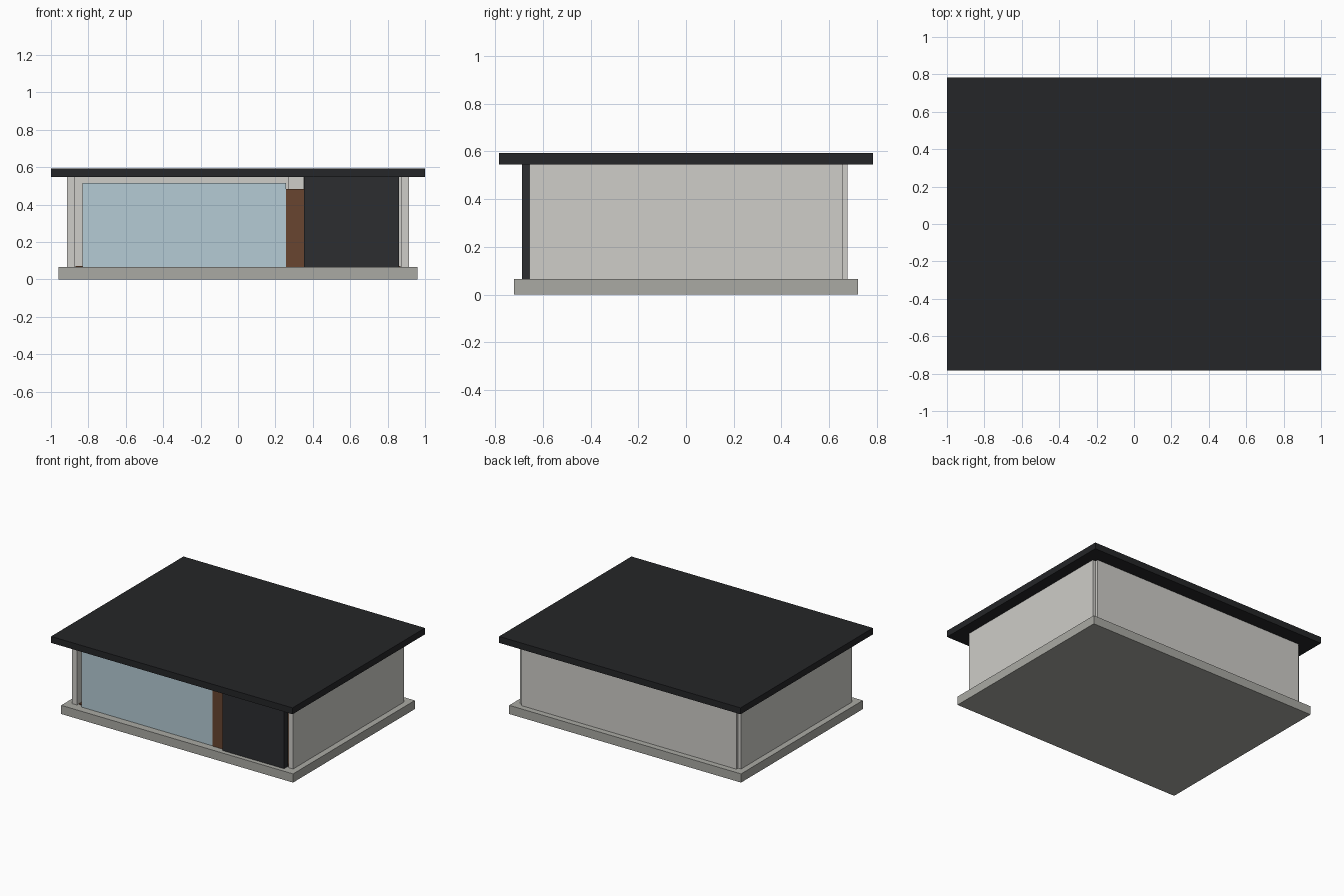
import bpy, bmesh

if "Cube" in bpy.data.objects:
    bpy.data.objects.remove(bpy.data.objects["Cube"])


def material(name, rgb):
    m = bpy.data.materials.new(name)
    m.diffuse_color = (*rgb, 1)
    m.use_nodes = True
    m.node_tree.nodes["Principled BSDF"].inputs["Base Color"].default_value = m.diffuse_color
    return m


def box(name, x, y, z, mat):
    # axis-aligned box given as (min, max) ranges
    bm = bmesh.new()
    bmesh.ops.create_cube(bm, size=1)
    for v in bm.verts:
        v.co = [r[0] + (c + 0.5) * (r[1] - r[0]) for c, r in zip(v.co, (x, y, z))]
    mesh = bpy.data.meshes.new(name)
    bm.to_mesh(mesh)
    bm.free()
    obj = bpy.data.objects.new(name, mesh)
    bpy.context.collection.objects.link(obj)
    mesh.materials.append(mat)
    return obj


concrete = material("concrete", (0.40, 0.40, 0.37))
plaster = material("plaster", (0.62, 0.61, 0.58))
dark = material("dark_cladding", (0.025, 0.027, 0.03))
roofing = material("roofing", (0.018, 0.019, 0.021))
glass = material("glass", (0.46, 0.60, 0.66))
wood = material("wood", (0.14, 0.06, 0.03))

BASE, EAVE = 0.065, 0.546
WALL = (BASE, EAVE)

# Foundation, interior floor and roof
box("foundation_slab", (-0.96, 0.96), (-0.72, 0.72), (0, BASE), concrete)
box("interior_floor", (-0.87, 0.87), (-0.64, 0.635), (BASE, 0.071), wood)
box("roof", (-1, 1), (-0.783, 0.783), (EAVE, 0.594), roofing)

# Walls
for side, s in (("left", -1), ("right", 1)):
    box(side + "_wall", sorted((s * 0.875, s * 0.915)), (-0.655, 0.655), WALL, plaster)
box("back_wall", (-0.89, 0.89), (0.635, 0.676), WALL, plaster)
box("partition_wall", (0.27, 0.35), (-0.2, 0.635), WALL, plaster)

# Front: window, door, dark panel
box("front_window", (-0.832, 0.256), (-0.664, -0.648), (BASE, 0.516), glass)
box("front_door", (0.256, 0.38), (-0.668, -0.642), (BASE, 0.482), wood)
box("front_panel", (0.352, 0.862), (-0.687, -0.641), WALL, dark)
